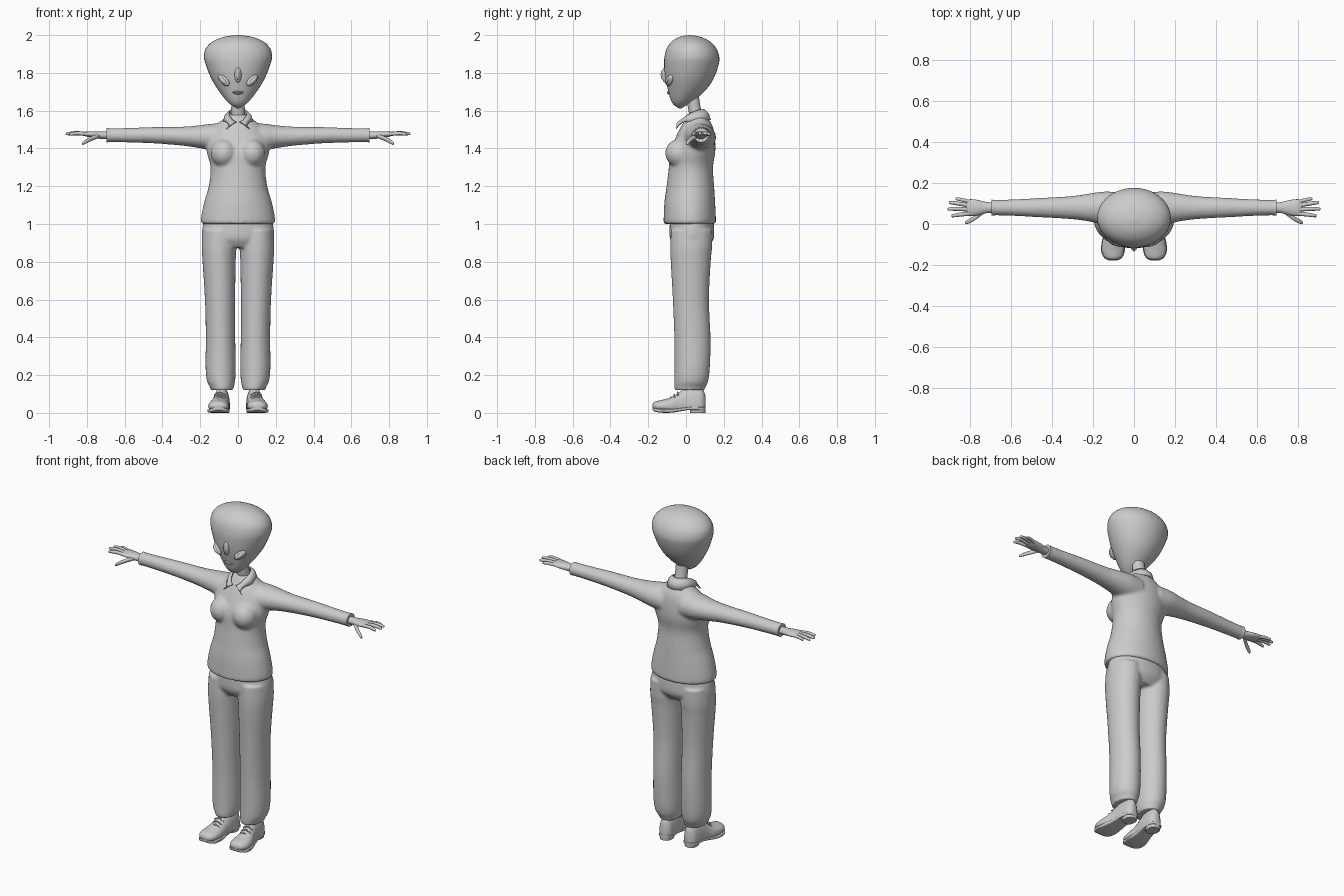
import bpy, bmesh, math
from mathutils import Matrix, Vector


def spline(secs, sub):
    """Catmull-Rom interpolation through the cross-sections."""
    P = [secs[0]] + list(secs) + [secs[-1]]
    out = []
    for i in range(1, len(P) - 2):
        for k in range(sub):
            t = k / sub
            out.append([0.5 * (2 * b + (c - a) * t + (2 * a - 5 * b + 4 * c - d) * t * t
                               + (3 * b - a - 3 * c + d) * t ** 3)
                        for a, b, c, d in zip(*P[i - 1:i + 3])])
    return out + [list(secs[-1])]


def loft(bm, secs, axis='z', s=1, n=28, sub=4, p=1.0):
    """Sections are (position, centre a, centre b, radius a, radius b)."""
    rings = []
    for t, a, b, ra, rb in spline(secs, sub):
        ring = []
        for i in range(n):
            c, d = math.cos(2 * math.pi * i / n), math.sin(2 * math.pi * i / n)
            u = a + ra * math.copysign(abs(c) ** p, c)
            v = b + rb * math.copysign(abs(d) ** p, d)
            x, y, z = {'x': (t, u, v), 'y': (u, t, v), 'z': (u, v, t)}[axis]
            ring.append(bm.verts.new((s * x, y, z)))
        rings.append(ring)
    for r0, r1 in zip(rings, rings[1:]):
        for i in range(n):
            bm.faces.new((r0[i], r0[(i + 1) % n], r1[(i + 1) % n], r1[i]))
    bm.faces.new(rings[0])
    bm.faces.new(rings[-1])


def ball(bm, loc, scale, rz=0, ry=0):
    m = (Matrix.Translation(loc) @ Matrix.Rotation(math.radians(rz), 4, 'Z')
         @ Matrix.Rotation(math.radians(ry), 4, 'Y') @ Matrix.Diagonal((*scale, 1)))
    bmesh.ops.create_uvsphere(bm, u_segments=24, v_segments=14, radius=1, matrix=m)


def finish(bm, name, angle=40, voxel=0, smooth=4):
    bmesh.ops.recalc_face_normals(bm, faces=bm.faces)
    me = bpy.data.meshes.new(name)
    bm.to_mesh(me)
    bm.free()
    ob = bpy.data.objects.new(name, me)
    bpy.context.collection.objects.link(ob)
    bpy.ops.object.select_all(action='DESELECT')
    ob.select_set(True)
    bpy.context.view_layer.objects.active = ob
    bpy.ops.object.shade_smooth_by_angle(angle=math.radians(angle))
    if voxel:  # fuse overlapping volumes into one soft garment
        r = ob.modifiers.new("fuse", 'REMESH')
        r.mode, r.voxel_size, r.use_smooth_shade = 'VOXEL', voxel, True
        m = ob.modifiers.new("soften", 'SMOOTH')
        m.factor, m.iterations = 0.5, smooth
    return ob


# Head and neck
bm = bmesh.new()
loft(bm, [(1.612, 0, -.03, .006, .006), (1.63, 0, -.03, .036, .034), (1.66, 0, -.015, .068, .067),
          (1.72, 0, .008, .112, .106), (1.78, 0, .02, .146, .131), (1.85, 0, .029, .173, .145),
          (1.89, 0, .031, .18, .144), (1.93, 0, .029, .17, .131), (1.965, 0, .026, .136, .103),
          (1.99, 0, .022, .078, .058), (2.0, 0, .02, .008, .006)], n=40)
finish(bm, "head", 80)
bm = bmesh.new()
loft(bm, [(1.53, 0, .065, .04, .04), (1.6, 0, .047, .036, .034), (1.67, 0, .035, .036, .034)])
finish(bm, "neck")

# Three eyes with lids, and lips
lids, eyes = bmesh.new(), bmesh.new()
for s in (1, -1):
    ball(lids, (s * .075, -.086, 1.761), (.04, .018, .021), s * 28, -s * 42)
    ball(eyes, (s * .078, -.092, 1.761), (.031, .018, .012), s * 28, -s * 42)
ball(lids, (0, -.11, 1.79), (.018, .018, .041))
ball(eyes, (0, -.115, 1.79), (.010, .019, .031))
finish(lids, "eyelids", 80)
finish(eyes, "eyeballs", 80)
bm = bmesh.new()
for z, w in ((1.699, .03), (1.691, .024)):
    ball(bm, (0, -.089, z), (w, .012, .005))
finish(bm, "lips", 80)

# Sweater: torso, bust and sleeves fused together
bm = bmesh.new()
loft(bm, [(1.0, 0, .02, .196, .139), (1.04, 0, .02, .195, .138), (1.12, 0, .02, .178, .134),
          (1.2, 0, .023, .155, .126), (1.3, 0, .026, .145, .117), (1.38, 0, .035, .165, .12),
          (1.45, 0, .048, .165, .106), (1.51, 0, .057, .13, .087), (1.55, 0, .06, .085, .064),
          (1.58, 0, .063, .05, .045)], n=40)
for s in (1, -1):
    ball(bm, (s * .075, -.035, 1.375), (.07, .075, .075))
    loft(bm, [(.06, .07, 1.455, .085, .08), (.14, .075, 1.46, .084, .071), (.2, .08, 1.462, .072, .061),
              (.3, .08, 1.465, .057, .05), (.45, .08, 1.47, .048, .043), (.6, .08, 1.47, .04, .038),
              (.692, .08, 1.47, .038, .037)], 'x', s)
finish(bm, "sweater", voxel=.009, smooth=5)
bm = bmesh.new()
for s in (1, -1):
    loft(bm, [(.675, .08, 1.47, .037, .036), (.697, .08, 1.47, .039, .038)], 'x', s, sub=1)
finish(bm, "sleeve_cuffs")

# Folded collar with two front points
bm = bmesh.new()
prev = None
N = 32
for i in range(N + 1):
    a = math.pi * (2 * i / N - 1)          # 0 = back, +-pi = front
    f = (1 - math.cos(a)) / 2              # 0 back, 1 front
    k = max(0, (abs(a) / math.pi - .7) / .3)
    sx = math.copysign(1, a)
    top = Vector((.047 * math.sin(a) + sx * .008 * k, .04 + .055 * math.cos(a) - .018 * f, 1.605 - .065 * f ** 2))
    low = Vector((.076 * math.sin(a) * (1 - k) + sx * .06 * k, .05 + .078 * math.cos(a) - .022 * f,
                  1.55 - .012 * f - .035 * k))
    mid = (top + low) / 2 + Vector((.006 * math.sin(a), .006 * math.cos(a), .006))
    row = [bm.verts.new(v) for v in (top, mid, low)]
    if prev:
        for j in (0, 1):
            bm.faces.new((prev[j], row[j], row[j + 1], prev[j + 1]))
    prev = row
ob = finish(bm, "collar", 60)
sol = ob.modifiers.new("thickness", 'SOLIDIFY')
sol.thickness, sol.offset = .008, 0

# Trousers: hips and two legs fused together
bm = bmesh.new()
loft(bm, [(1.02, 0, .03, .18, .115), (.97, 0, .031, .19, .118), (.92, 0, .031, .191, .115),
          (.875, 0, .028, .175, .085)], n=40)
for s in (1, -1):
    loft(bm, [(.97, .098, .03, .088, .11), (.88, .1, .028, .092, .111), (.8, .1, .025, .088, .106),
              (.6, .095, .026, .08, .096), (.4, .0925, .034, .078, .096), (.25, .092, .033, .08, .094),
              (.17, .09, .028, .075, .09), (.135, .085, .02, .062, .082), (.12, .085, .02, .06, .08)], s=s)
finish(bm, "trousers", voxel=.008, smooth=4)

# Hands: palm, four fingers and thumb
bm = bmesh.new()
fingers = [((.8, .108, 1.474), (.84, .118, 1.478), (.872, .124, 1.474), .009),
           ((.8, .09, 1.476), (.86, .1, 1.481), (.905, .105, 1.476), .010),
           ((.8, .07, 1.477), (.86, .074, 1.482), (.912, .073, 1.477), .010),
           ((.8, .051, 1.476), (.85, .046, 1.48), (.893, .039, 1.475), .010),
           ((.735, .062, 1.468), (.785, .025, 1.448), (.825, .005, 1.425), .012)]
for s in (1, -1):
    loft(bm, [(.67, .08, 1.47, .025, .021), (.72, .08, 1.47, .027, .02), (.76, .08, 1.473, .037, .018),
              (.8, .08, 1.476, .041, .014), (.82, .08, 1.477, .033, .008)], 'x', s, 20)
    for b, m, t, r in fingers:
        e = [m[i] + .85 * (t[i] - m[i]) for i in range(3)]
        loft(bm, [(*b, r, r), (*m, r, r), (*e, r * .75, r * .75), (*t, .002, .002)], 'x', s, 12, 3)
finish(bm, "hands", 60)

# Shoes: upper, sole, heel and laces
upper, sole, laces = bmesh.new(), bmesh.new(), bmesh.new()
for s in (1, -1):
    loft(upper, [(-.177, .102, .035, .014, .01), (-.165, .102, .036, .041, .024), (-.13, .103, .036, .055, .032),
                 (-.08, .1, .036, .053, .046), (-.04, .094, .036, .046, .07), (0, .088, .04, .043, .094),
                 (.05, .085, .04, .042, .1), (.085, .083, .04, .036, .09), (.102, .083, .04, .018, .055)],
         'y', s, 28, 3)
    loft(sole, [(-.178, .102, .022, .02, .006), (-.165, .102, .016, .044, .009), (-.13, .103, .011, .058, .01),
                (-.08, .1, .011, .056, .01), (-.03, .094, .017, .047, .009), (.02, .088, .024, .043, .008),
                (.085, .083, .024, .039, .008), (.103, .083, .024, .02, .007)], 'y', s, 28, 3, .4)
    loft(sole, [(0, .083, .062, .034, .04), (.026, .083, .062, .04, .041)], 'z', s, 28, 1, .8)
    for y, z in ((-.078, .083), (-.06, .095), (-.042, .108)):
        loft(laces, [(.066, y, z - .014, .004, .004), (.097, y - .003, z + .001, .004, .004),
                     (.128, y, z - .014, .004, .004)], 'x', s, 8)
for v in upper.verts:
    v.co.z = max(v.co.z, .016)
finish(upper, "shoe_uppers", 50)
finish(sole, "shoe_soles", 40)
finish(laces, "shoe_laces", 50)
